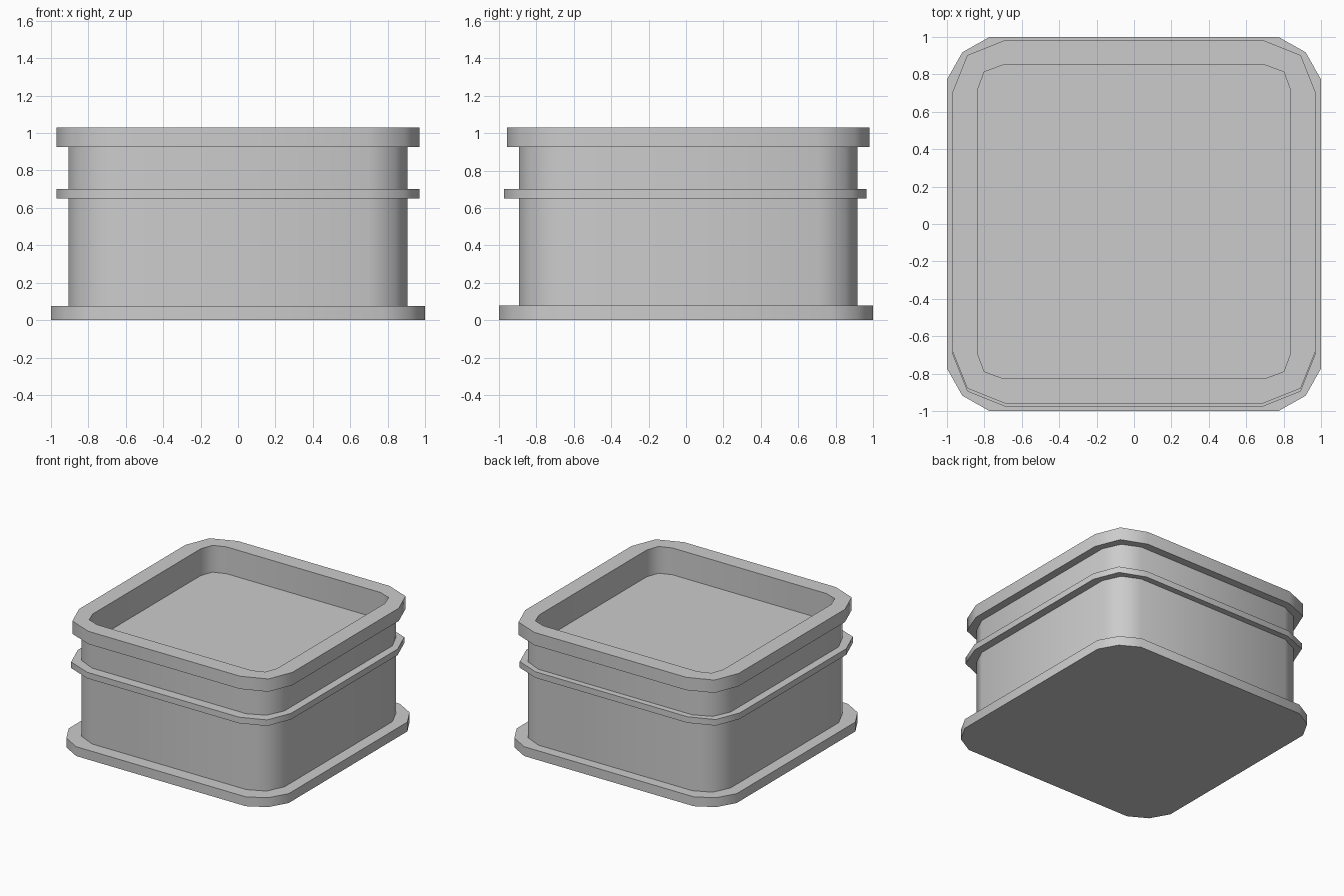
import bpy, bmesh, math

cube = bpy.data.objects.get("Cube")
if cube:
    bpy.data.objects.remove(cube, do_unlink=True)

grey = bpy.data.materials.new("plain grey")
grey.use_nodes = True
colour = (0.6, 0.6, 0.6, 1)
grey.diffuse_color = colour
grey.node_tree.nodes["Principled BSDF"].inputs["Base Color"].default_value = colour


def outline(half, flat, mid):
    """Square outline whose corners have two facets."""
    corner = [(half, flat), (mid, mid), (flat, half)]
    points = []
    for turn in range(4):
        c, s = round(math.cos(turn * math.pi / 2)), round(math.sin(turn * math.pi / 2))
        points += [(x * c - y * s, x * s + y * c) for x, y in corner]
    return points


def stack(name, levels, y_shift=0):
    """Closed solid through (height, outline) levels, capped at both ends."""
    bm = bmesh.new()
    loops = [[bm.verts.new((x, y + y_shift, z)) for x, y in shape] for z, shape in levels]
    for low, high in zip(loops, loops[1:]):
        for i in range(len(low)):
            j = (i + 1) % len(low)
            bm.faces.new((low[i], low[j], high[j], high[i]))
    bm.faces.new(loops[0][::-1])
    bm.faces.new(loops[-1])
    bmesh.ops.recalc_face_normals(bm, faces=bm.faces)
    mesh = bpy.data.meshes.new(name)
    bm.to_mesh(mesh)
    bm.free()
    mesh.materials.append(grey)
    obj = bpy.data.objects.new(name, mesh)
    bpy.context.collection.objects.link(obj)
    bpy.ops.object.select_all(action="DESELECT")
    obj.select_set(True)
    bpy.context.view_layer.objects.active = obj
    bpy.ops.object.shade_smooth_by_angle(angle=math.radians(50))
    return obj


base = outline(1.0, 0.77, 0.917)
wall = outline(0.905, 0.70, 0.84)
band = outline(0.97, 0.69, 0.89)
opening = outline(0.837, 0.70, 0.80)

# Foot plate and the thin band around the body
stack("base_plate", [(0, base), (0.077, base)])
stack("middle_band", [(0.65, band), (0.70, band)], -0.004)

# Body, flared rim and recessed tray as one continuous skin
stack("body_with_rim", [(0.077, wall), (0.925, wall), (0.925, band),
                        (1.03, band), (1.03, opening), (0.81, opening)], 0.012)
